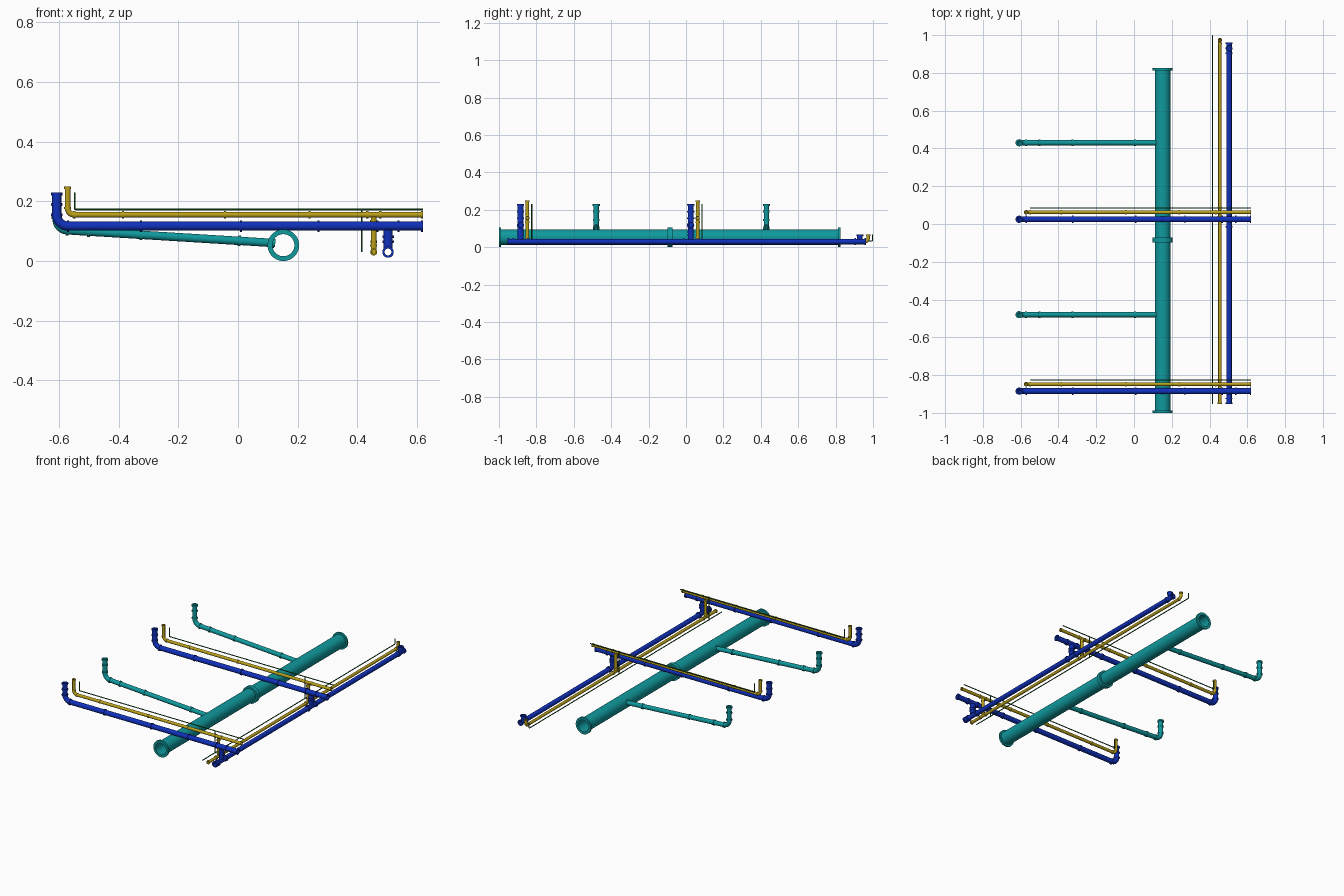
import bpy, bmesh, math
from mathutils import Vector

if "Cube" in bpy.data.objects:
    bpy.data.objects.remove(bpy.data.objects["Cube"])


def material(name, rgb):
    m = bpy.data.materials.new(name)
    m.diffuse_color = (*rgb, 1)
    m.use_nodes = True
    m.node_tree.nodes["Principled BSDF"].inputs["Base Color"].default_value = m.diffuse_color
    return m


TEAL = material("teal", (0.005, 0.32, 0.34))
BLUE = material("blue", (0.005, 0.03, 0.5))
GOLD = material("gold", (0.5, 0.36, 0.01))
GREEN = material("green", (0.01, 0.12, 0.015))


def rounded(pts, rad, steps=8):
    """Round the inner corners of a polyline."""
    pts = [Vector(p) for p in pts]
    out = [pts[0]]
    for a, b, c in zip(pts, pts[1:], pts[2:]):
        p, q = b + (a - b).normalized() * rad, b + (c - b).normalized() * rad
        # quadratic weighting close to a circular arc
        w = math.cos((math.pi - (a - b).angle(c - b)) / 2)
        for i in range(steps + 1):
            t = i / steps
            k = (1 - t) ** 2, 2 * w * t * (1 - t), t * t
            out.append((p * k[0] + b * k[1] + q * k[2]) / sum(k))
    return out + [pts[-1]]


def tube(name, pts, r, mat, ri=0, bend=0.03, n=20):
    """Sweep a round wall along a path; ri = 0 gives a solid rod."""
    path = rounded(pts, bend)
    bm = bmesh.new()

    def rings(rad):
        res = []
        for i, p in enumerate(path):
            t = (path[min(i + 1, len(path) - 1)] - path[max(i - 1, 0)]).normalized()
            side = Vector((0, 1, 0)) if abs(t.y) < 0.01 and not along_y else Vector((1, 0, 0))
            up = t.cross(side).normalized()
            res.append([bm.verts.new(p + rad * (side * math.cos(a) + up * math.sin(a)))
                        for a in (2 * math.pi * j / n for j in range(n))])
        return res

    along_y = any(abs(b.y - a.y) > 1e-4 for a, b in zip(path, path[1:]))
    loops = rings(r)
    if ri:
        loops += rings(ri)[::-1]
        loops.append(loops[0])
    else:
        bm.faces.new(loops[0])
        bm.faces.new(loops[-1])
    for a, b in zip(loops, loops[1:]):
        for j in range(n):
            bm.faces.new((a[j], a[(j + 1) % n], b[(j + 1) % n], b[j]))
    bmesh.ops.recalc_face_normals(bm, faces=bm.faces)
    me = bpy.data.meshes.new(name)
    bm.to_mesh(me)
    bm.free()
    me.materials.append(mat)
    ob = bpy.data.objects.new(name, me)
    bpy.context.collection.objects.link(ob)
    bpy.context.view_layer.objects.active = ob
    ob.select_set(True)
    bpy.ops.object.shade_smooth_by_angle(angle=math.radians(40))
    ob.select_set(False)
    return ob


def collar(name, at, axis, r, ri, mat, length=0.01):
    h = Vector(axis).normalized() * length / 2
    c = Vector(at)
    tube(name, [c - h, c + h], r, mat, ri)


X, Y, Z = (1, 0, 0), (0, 1, 0), (0, 0, 1)

# Large sewer main with flanges
MX, MZ = 0.152, 0.053
tube("sewer_main", [(MX, -1, MZ), (MX, 0.825, MZ)], 0.042, TEAL, 0.037, n=40)
for y, l in ((-0.994, 0.012), (0.819, 0.012), (-0.085, 0.026)):
    c = Vector((MX, y, MZ))
    h = Vector((0, l / 2, 0))
    tube("sewer_flange", [c - h, c + h], 0.053, TEAL, 0.037, n=40)

# Sloping sewer branches
A, B = Vector((0.125, 0, 0.06)), Vector((-0.608, 0, 0.105))
for y in (0.43, -0.48):
    o = Vector((0, y, 0))
    tube("sewer_branch", [A + o, B + o, (B.x, y, 0.23)], 0.014, TEAL, 0.011, 0.035)
    for x in (0.117, 0.005, -0.325, -0.5, -0.572):
        p = A.lerp(B, (x - A.x) / (B.x - A.x)) + o
        collar("sewer_collar", p, B - A, 0.0175, 0.013, TEAL)
    for z in (0.145, 0.19):
        collar("sewer_collar", (B.x, y, z), Z, 0.0175, 0.013, TEAL)
    collar("sewer_socket", (B.x, y, 0.225), Z, 0.019, 0.011, TEAL)


def service(label, mat, x, y0, r, zb, xv, ztop, bend, xs, zs):
    """Main along y plus two raised branches along x, joined by risers."""
    ri, rc = r * 0.75, r * 1.24
    zm = 0.03
    for y in (y0, y0 - 0.91):
        tube(label + "_branch", [(0.62, y, zb), (xv, y, zb), (xv, y, ztop)], r, mat, ri, bend)
        tube(label + "_riser", [(x, y, zm + r * 0.8), (x, y, zb - r * 0.8)], r, mat, ri)
        for cx in xs + (x - 2.3 * r, x + 2.3 * r, xv + bend):
            collar(label + "_collar", (cx, y, zb), X, rc, r * 0.95, mat, 0.007)
        for cz in zs + (zb + bend, zm + 2.3 * r, zb - 2.3 * r):
            at = x if cz < zb else xv
            collar(label + "_collar", (at, y, cz), Z, rc, r * 0.95, mat, 0.007)
        for s in (-2.5, 2.5):
            collar(label + "_tee_collar", (x, y + s * r, zm), Y, rc, r * 0.95, mat, 0.007)
        collar(label + "_end_socket", (0.6165, y, zb), X, rc, ri, mat, 0.007)
        collar(label + "_top_socket", (xv, y, ztop - 0.004), Z, rc, ri, mat, 0.008)
    collar(label + "_end_socket", (x, -0.95, zm), Y, rc, ri, mat, 0.008)


# Water pipes
service("water", BLUE, 0.503, 0.025, 0.0155, 0.117, -0.608, 0.23, 0.038,
        (-0.325, 0.01, 0.27), (0.19,))
tube("water_main", [(0.503, -0.954, 0.03), (0.503, 0.962, 0.03)], 0.0145, BLUE, 0.0115)
tube("water_stub", [(0.503, 0.93, 0.042), (0.503, 0.93, 0.068)], 0.0145, BLUE, 0.0115)
collar("water_stub_socket", (0.503, 0.93, 0.064), Z, 0.018, 0.0115, BLUE, 0.008)
for y in (0.904, 0.958):
    collar("water_main_socket", (0.503, y, 0.03), Y, 0.018, 0.0115, BLUE, 0.008)

# Gas pipes
service("gas", GOLD, 0.455, 0.062, 0.0095, 0.155, -0.571, 0.25, 0.022,
        (-0.385, -0.043, 0.24), ())
tube("gas_main", [(0.455, -0.954, 0.03), (0.455, 0.974, 0.03), (0.455, 0.974, 0.068)],
     0.009, GOLD, 0.007, 0.018)
collar("gas_main_socket", (0.455, 0.974, 0.064), Z, 0.0115, 0.007, GOLD, 0.008)
collar("gas_main_collar", (0.455, 0.955, 0.03), Y, 0.0115, 0.0085, GOLD, 0.007)

# Tracer wires
for y in (0.085, -0.825):
    tube("tracer_branch", [(0.62, y, 0.173), (-0.547, y, 0.173), (-0.547, y, 0.23)],
         0.003, GREEN, bend=0.004, n=8)
    tube("tracer_riser", [(0.415, y, 0.03), (0.415, y, 0.173)], 0.003, GREEN, n=8)
tube("tracer_main", [(0.415, -0.954, 0.033), (0.415, 0.997, 0.033), (0.415, 0.997, 0.068)],
     0.003, GREEN, bend=0.004, n=8)
